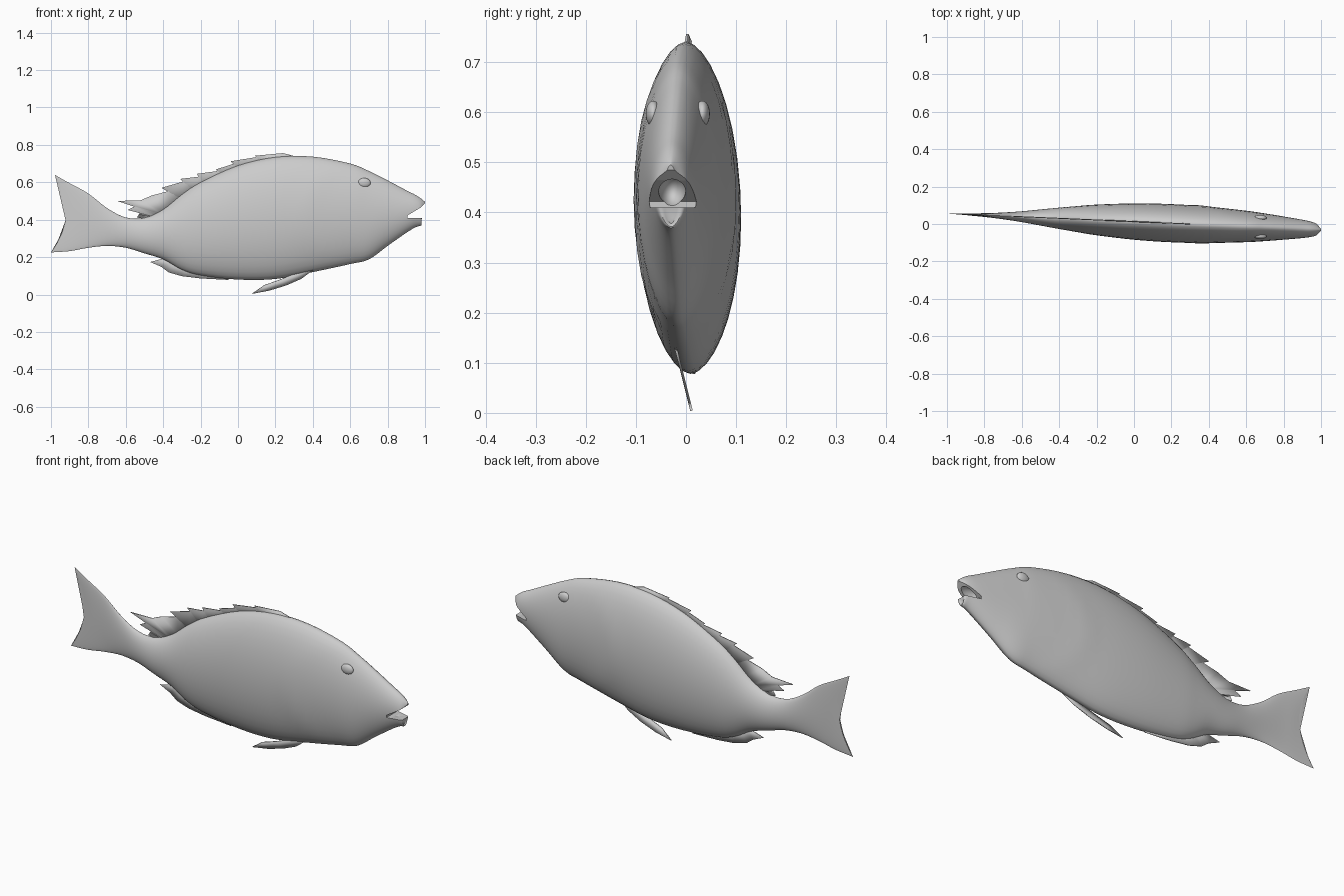
import bpy, bmesh
from math import sin, cos, pi, exp

if "Cube" in bpy.data.objects:
    bpy.data.objects.remove(bpy.data.objects["Cube"])

SEG, SUB = 36, 4


def mid_y(x):
    # the body is slightly swung to one side
    return 0.013 - 0.0435 * x


def make(name, verts, faces, angle=0.7):
    me = bpy.data.meshes.new(name)
    me.from_pydata(verts, [], faces)
    bm = bmesh.new()
    bm.from_mesh(me)
    bmesh.ops.recalc_face_normals(bm, faces=bm.faces)
    bm.to_mesh(me)
    bm.free()
    ob = bpy.data.objects.new(name, me)
    bpy.context.collection.objects.link(ob)
    smooth(ob, angle)
    return ob


def smooth(ob, angle):
    bpy.ops.object.select_all(action='DESELECT')
    ob.select_set(True)
    bpy.context.view_layer.objects.active = ob
    bpy.ops.object.shade_smooth_by_angle(angle=angle)


def ellipsoid(name, loc, size):
    bpy.ops.mesh.primitive_uv_sphere_add(segments=24, ring_count=14, location=loc)
    ob = bpy.context.object
    ob.name = name
    ob.scale = size
    smooth(ob, 1.0)
    return ob


def catmull(a, b, c, d, t):
    return [0.5 * (2*q + (r-p)*t + (2*p-5*q+4*r-s)*t*t + (3*q-p-3*r+s)*t**3)
            for p, q, r, s in zip(a, b, c, d)]


# body and tail stations: x, top z, bottom z, half width, (bottom x shift, bow)
rows = [
    (-.98, .64, .225, .003, -.02, .072), (-.90, .595, .232, .006, 0, .025),
    (-.80, .54, .25, .010), (-.70, .462, .26, .018), (-.60, .412, .25, .029),
    (-.50, .41, .22, .043), (-.40, .455, .188, .057), (-.30, .535, .132, .070),
    (-.20, .60, .102, .082), (0, .69, .08, .097), (.20, .735, .083, .102),
    (.40, .737, .12, .097), (.60, .70, .163, .084), (.70, .66, .188, .074),
    (.80, .61, .26, .062), (.90, .557, .33, .049), (.95, .532, .36, .040),
    (.98, .512, .369, .030), (1.0, .495, .378, .014, -.025, 0)]
rows = [tuple(r) + (0,) * (6 - len(r)) for r in rows]
stations = []
for i in range(len(rows) - 1):
    p, s = rows[max(i-1, 0)], rows[min(i+2, len(rows)-1)]
    stations += [catmull(p, rows[i], rows[i+1], s, k / SUB) for k in range(SUB)]
stations.append(rows[-1])

verts, faces = [], []
for x, zt, zb, w, dx, bow in stations:
    for k in range(SEG):
        a = 2 * pi * k / SEG
        t, s = cos(a), sin(a)
        px = x + dx * (1 - t) / 2 + bow * s * s
        # soft ridge along the gill cover
        gill = 1 + 0.035 * exp(-((px - 0.36 - 0.2 * t * t) / 0.045) ** 2)
        side = 1 if s >= 0 else -1
        verts.append((px, mid_y(px) + side * w * gill * abs(s) ** 1.15,
                      (zt + zb) / 2 + t * (zt - zb) / 2))
for i in range(len(stations) - 1):
    for k in range(SEG):
        n = (k + 1) % SEG
        faces.append((i*SEG+k, i*SEG+n, (i+1)*SEG+n, (i+1)*SEG+k))
faces.append(tuple(range(SEG)))
faces.append(tuple(range(len(verts) - SEG, len(verts))))
body = make("body", verts, faces)

# open mouth: side wedge plus an inner hollow
wedge = [(.905, .422), (.975, .464), (1.0, .487), (1.1, .50), (1.1, .41), (.905, .41)]
n = len(wedge)
mouth = make("mouth_cutter", [(x, y, z) for y in (-.2, .2) for x, z in wedge],
             [tuple(range(n)), tuple(range(n, 2*n))] +
             [(k, (k+1) % n, (k+1) % n + n, k + n) for k in range(n)])
hollow = ellipsoid("hollow_cutter", (.935, mid_y(.935), .443), (.06, .027, .034))
for cutter in (mouth, hollow):
    cutter.hide_render = True
    m = body.modifiers.new("cut", 'BOOLEAN')
    m.operation, m.solver, m.object = 'DIFFERENCE', 'EXACT', cutter
    bpy.context.view_layer.objects.active = body
    bpy.ops.object.modifier_apply(modifier=m.name)
    bpy.data.objects.remove(cutter)
smooth(body, 0.7)

# eyes
for side, name in ((-1, "eye_right"), (1, "eye_left")):
    ellipsoid(name, (.675, mid_y(.675) + side * .049, .597), (.034, .015, .026))


def fin(name, edge, base, y_of):
    # thin sheet between an outer edge and a base line, paired point by point
    pts = [(x, y_of(x, z), z) for x, z in edge + base]
    k = len(edge)
    ob = make(name, pts, [(i, i+1, k+i+1, k+i) for i in range(k - 1)])
    m = ob.modifiers.new("thickness", 'SOLIDIFY')
    m.thickness, m.offset = 0.005, 0
    return ob


# dorsal fin with a ragged edge of spines
fin("dorsal_fin",
    [(.31, .738), (.24, .756), (.09, .742), (.10, .735), (-.04, .712), (-.02, .70),
     (-.12, .668), (-.11, .66), (-.22, .645), (-.21, .63), (-.31, .618), (-.29, .605),
     (-.41, .57), (-.37, .553), (-.46, .53), (-.52, .504), (-.645, .50), (-.555, .47),
     (-.59, .452), (-.52, .447), (-.54, .412), (-.47, .41)],
    [(.30, .71), (.24, .70), (.14, .69), (.10, .68), (.02, .66), (-.01, .65),
     (-.06, .63), (-.09, .62), (-.14, .59), (-.17, .58), (-.23, .55), (-.25, .54),
     (-.30, .51), (-.32, .50), (-.36, .46), (-.39, .44), (-.41, .43), (-.42, .42),
     (-.43, .41), (-.44, .40), (-.45, .395), (-.46, .39)],
    lambda x, z: mid_y(x))

# anal fin
fin("anal_fin",
    [(-.05, .078), (-.20, .086), (-.30, .098), (-.37, .118), (-.41, .148), (-.47, .174)],
    [(-.05, .11), (-.18, .13), (-.25, .15), (-.30, .17), (-.34, .18), (-.37, .20)],
    lambda x, z: mid_y(x))

# pelvic fin
fin("pelvic_fin",
    [(.075, .004), (.17, .022), (.26, .05), (.34, .085), (.40, .13)],
    [(.08, .008), (.14, .05), (.22, .078), (.30, .11), (.38, .15)],
    lambda x, z: 0.012 - 0.25 * z)
